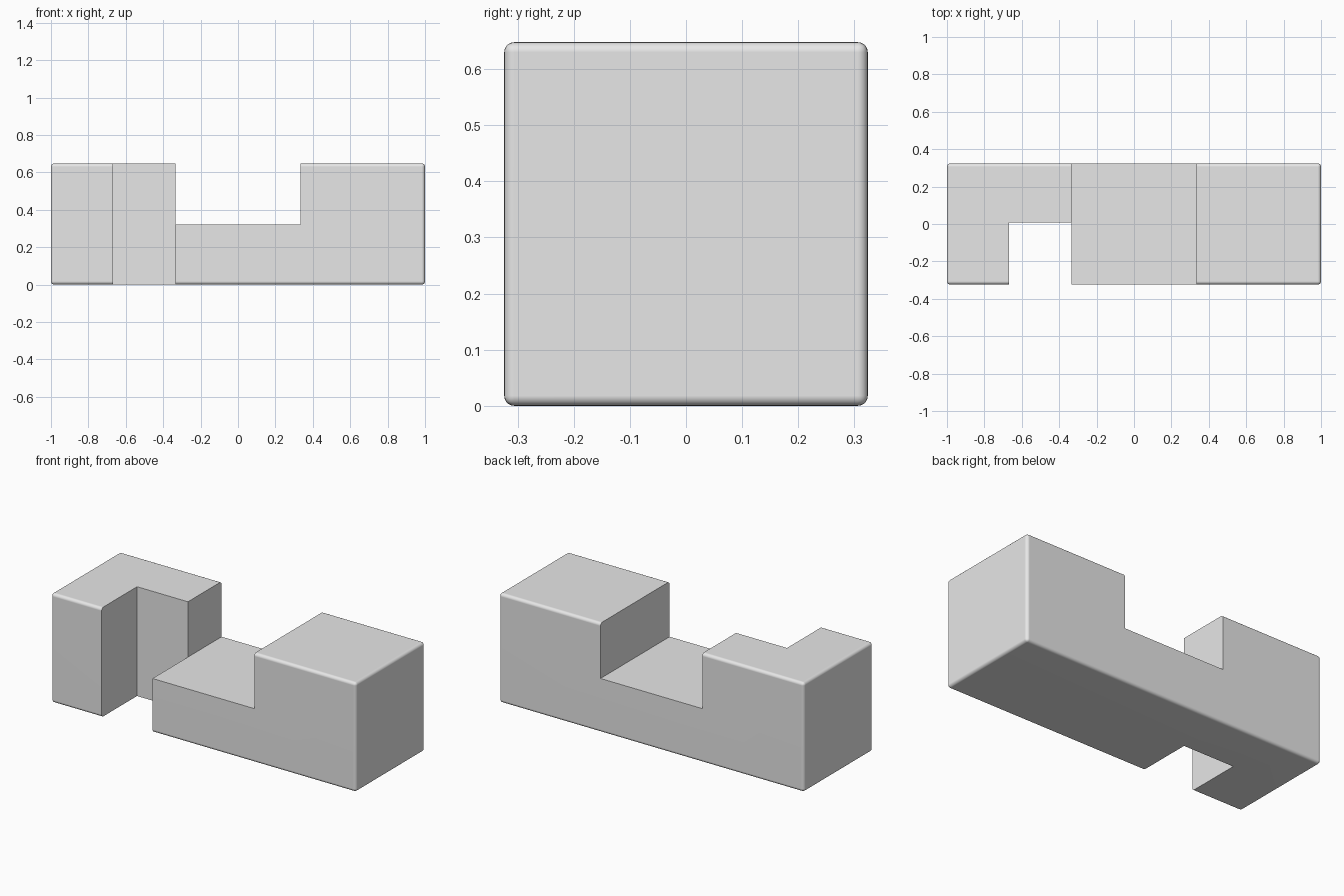
import bpy
import bmesh
from mathutils import Vector

if "Cube" in bpy.data.objects:
    bpy.data.objects.remove(bpy.data.objects["Cube"], do_unlink=True)

LENGTH, WIDTH, HEIGHT = 2.0, 0.648, 0.648
ROUNDING = 0.018
NOTCH = 0.334     # half width of the top notch
OVER = 0.2        # how far cutters reach past the bar

grey = bpy.data.materials.new("plain grey")
grey.use_nodes = True
colour = (0.8, 0.8, 0.8, 1)
grey.diffuse_color = colour
grey.node_tree.nodes["Principled BSDF"].inputs["Base Color"].default_value = colour


def box(name, low, high, rounding=0):
    """Box between two corners, with optionally rounded edges."""
    low, high = Vector(low), Vector(high)
    bm = bmesh.new()
    bmesh.ops.create_cube(bm, size=1)
    bmesh.ops.scale(bm, vec=high - low, verts=bm.verts)
    bmesh.ops.translate(bm, vec=(low + high) / 2, verts=bm.verts)
    if rounding:
        bmesh.ops.bevel(bm, geom=bm.edges[:], offset=rounding, segments=5,
                        profile=0.5, affect='EDGES')
    mesh = bpy.data.meshes.new(name)
    bm.to_mesh(mesh)
    bm.free()
    mesh.materials.append(grey)
    obj = bpy.data.objects.new(name, mesh)
    bpy.context.collection.objects.link(obj)
    return obj


# Rounded bar
bar = box("notched_bar", (-LENGTH / 2, -WIDTH / 2, 0),
          (LENGTH / 2, WIDTH / 2, HEIGHT), ROUNDING)

# Wide notch across the top, and narrow slot through the front half
cutters = [
    box("top_notch_cutter", (-NOTCH, -WIDTH, HEIGHT / 2 - 0.004),
        (NOTCH, WIDTH, HEIGHT + OVER)),
    box("front_slot_cutter", (-2 * NOTCH, -WIDTH, -OVER),
        (-NOTCH, 0.008, HEIGHT + OVER)),
]

bpy.ops.object.select_all(action='DESELECT')
bpy.context.view_layer.objects.active = bar
bar.select_set(True)
for cutter in cutters:
    cutter.hide_render = True
    cut = bar.modifiers.new("cut", 'BOOLEAN')
    cut.operation = 'DIFFERENCE'
    cut.solver = 'EXACT'
    cut.object = cutter
    bpy.ops.object.modifier_apply(modifier=cut.name)
    bpy.data.objects.remove(cutter, do_unlink=True)

# Smooth rounded edges, flat sides, crisp notch edges
bpy.ops.object.shade_smooth_by_angle(angle=0.6)
weighted = bar.modifiers.new("flat sides", 'WEIGHTED_NORMAL')
weighted.keep_sharp = True
